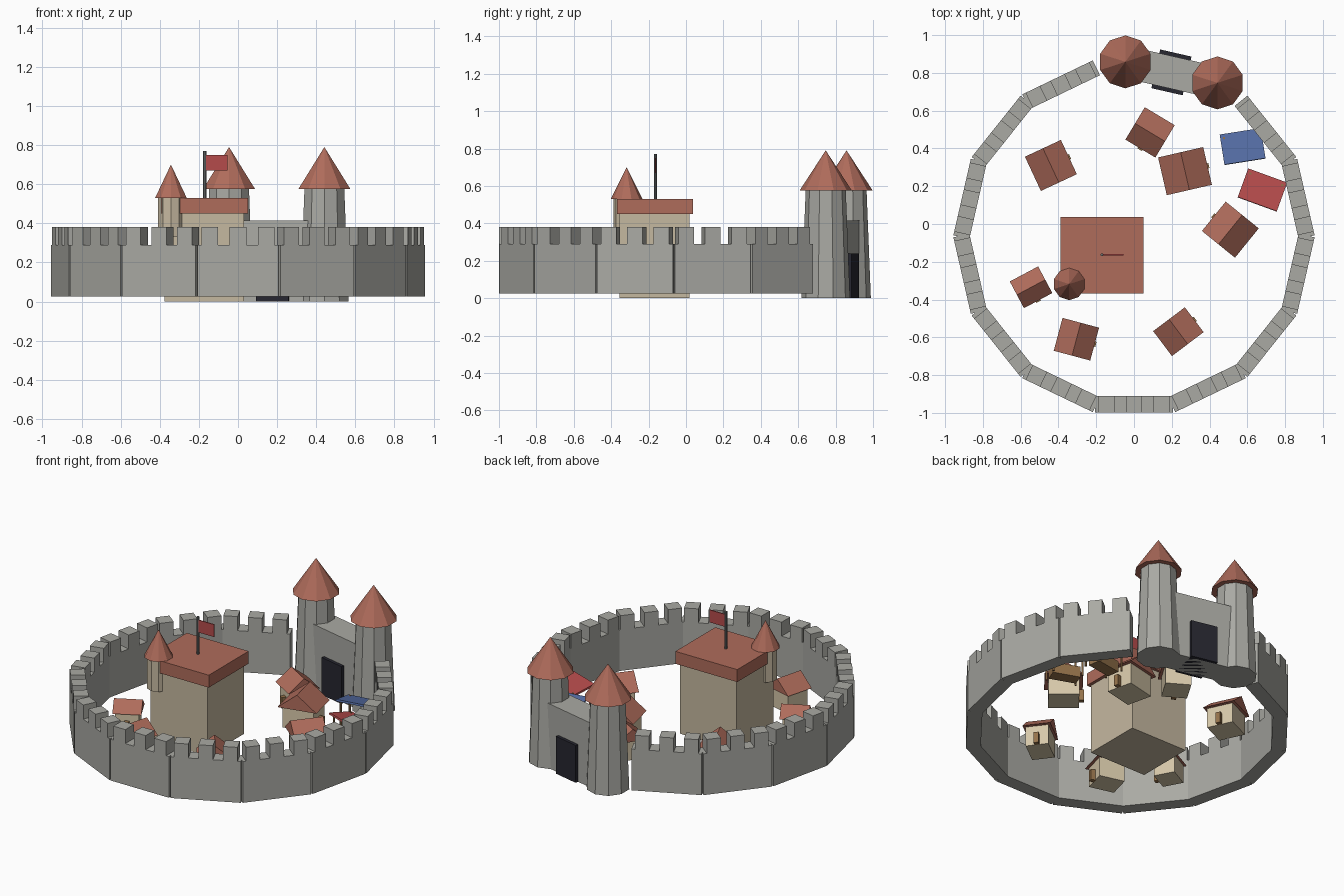
import bpy, bmesh, math
from mathutils import Matrix, Vector

if "Cube" in bpy.data.objects:
    bpy.data.objects.remove(bpy.data.objects["Cube"])


def material(name, col):
    m = bpy.data.materials.new(name)
    m.diffuse_color = (*col, 1)
    m.use_nodes = True
    m.node_tree.nodes["Principled BSDF"].inputs["Base Color"].default_value = m.diffuse_color
    return m


STONE = material("grey stone", (0.40, 0.40, 0.37))
SAND = material("sandstone", (0.56, 0.48, 0.35))
PLASTER = material("plaster", (0.68, 0.58, 0.40))
TILE = material("roof tile", (0.43, 0.15, 0.105))
IRON = material("dark gate", (0.02, 0.02, 0.03))
WOOD = material("wood", (0.30, 0.17, 0.07))
METAL = material("pole grey", (0.16, 0.17, 0.17))
RED = material("red cloth", (0.46, 0.07, 0.07))
BLUE = material("blue cloth", (0.09, 0.15, 0.37))


def finish(name, bm, mat, frame):
    bm.normal_update()
    me = bpy.data.meshes.new(name)
    bm.to_mesh(me)
    bm.free()
    me.materials.append(mat)
    ob = bpy.data.objects.new(name, me)
    ob.matrix_world = frame
    bpy.context.collection.objects.link(ob)
    return ob


def box(name, size, centre, mat, frame=Matrix(), tilt=0):
    bm = bmesh.new()
    bmesh.ops.create_cube(bm, size=1, matrix=Matrix.Translation(centre)
                          @ Matrix.Rotation(tilt, 4, 'X') @ Matrix.Diagonal((*size, 1)))
    return finish(name, bm, mat, frame)


def cone(name, r1, r2, z0, z1, x, y, mat, sides, frame=Matrix()):
    bm = bmesh.new()
    bmesh.ops.create_cone(bm, cap_ends=True, segments=sides, radius1=r1, radius2=r2, depth=z1 - z0,
                          matrix=Matrix.Translation((x, y, (z0 + z1) / 2)))
    return finish(name, bm, mat, frame)


def gable(name, across, length, eave, ridge, mat, frame):
    bm = bmesh.new()
    prof = [(-across / 2, eave), (across / 2, eave), (0, ridge)]
    f = bm.faces.new([bm.verts.new((x, -length / 2, z)) for x, z in prof])
    ext = bmesh.ops.extrude_face_region(bm, geom=[f])
    bmesh.ops.translate(bm, vec=(0, length, 0),
                        verts=[v for v in ext['geom'] if isinstance(v, bmesh.types.BMVert)])
    bmesh.ops.recalc_face_normals(bm, faces=bm.faces)
    return finish(name, bm, mat, frame)


def place(x, y, deg):
    return Matrix.Translation((x, y, 0)) @ Matrix.Rotation(math.radians(deg), 4, 'Z')


# Ring wall: 14-sided, two sides left open for the gate
CY, RAD, STEP = -0.065, 0.89, 360 / 14
for k in range(14):
    if k in (2, 3):
        continue
    a = (k + 0.5) * STEP
    fr = place(0, CY, a)
    box("wall_segment", (0.087, 0.415, 0.265), (RAD, 0, 0.1575), STONE, fr)
    for t in (-0.145, 0, 0.145):
        box("merlon", (0.087, 0.085, 0.09), (RAD, t, 0.335), STONE, fr)

# Gatehouse with two towers, local x points outwards
ga = math.radians(3 * STEP)
gate = place(RAD * math.cos(ga), CY + RAD * math.sin(ga), 3 * STEP)
box("gatehouse", (0.17, 0.38, 0.415), (0, 0, 0.2075), STONE, gate)
box("gate_door", (0.21, 0.17, 0.24), (0, 0, 0.12), IRON, gate)
for s in (-1, 1):
    p = gate @ Vector((0, 0.25 * s, 0))
    cone("gate_tower", 0.13, 0.107, 0, 0.58, p.x, p.y, STONE, 10)
    cone("gate_tower_roof", 0.14, 0, 0.575, 0.79, p.x, p.y, TILE, 10)

# Keep with corner turret and flag
box("keep", (0.405, 0.375, 0.45), (-0.1725, -0.1675, 0.225), SAND)
box("keep_roof", (0.44, 0.405, 0.08), (-0.17, -0.166, 0.49), TILE)
cone("turret", 0.07, 0.07, 0.33, 0.535, -0.343, -0.318, SAND, 10)
cone("turret_roof", 0.085, 0, 0.53, 0.70, -0.343, -0.318, TILE, 10)
cone("flag_pole", 0.008, 0.008, 0.52, 0.77, -0.17, -0.163, METAL, 8)
box("flag", (0.115, 0.006, 0.08), (-0.112, -0.163, 0.71), RED)

# Houses: x, y, direction of the door, width across the ridge, ridge length
HOUSES = [(-0.44, 0.31, 25, 0.21, 0.20), (0.085, 0.485, -121, 0.20, 0.185),
          (0.27, 0.28, 13, 0.245, 0.205), (0.51, -0.03, 141, 0.225, 0.20),
          (0.235, -0.57, 37, 0.21, 0.165), (-0.305, -0.61, -15, 0.20, 0.18),
          (-0.545, -0.335, -62, 0.16, 0.17)]
for x, y, deg, w, l in HOUSES:
    fr = place(x, y, deg)
    ridge = 0.11 + 0.6 * w
    eave = ridge - 0.4 * w
    box("house_walls", (w * 0.8, l * 0.82, eave - 0.02), (0, 0, (eave + 0.03) / 2), PLASTER, fr)
    gable("house_roof", w, l, eave, ridge, TILE, fr)
    box("house_door", (w * 0.12 + 0.006, 0.028, 0.07), (w * 0.45 + 0.002, 0, 0.06), WOOD, fr)

# Market stalls: sloping cloth on four posts over a counter
for x, y, deg, cloth in ((0.575, 0.41, 9, BLUE), (0.68, 0.18, -20, RED)):
    fr = place(x, y, deg)
    box("stall_canopy", (0.22, 0.165, 0.012), (0, 0, 0.205), cloth, fr, tilt=-0.22)
    box("stall_counter", (0.17, 0.08, 0.07), (0, 0, 0.06), WOOD, fr)
    for sx in (-1, 1):
        for sy in (-1, 1):
            cone("stall_post", 0.007, 0.007, 0.025, 0.20, sx * 0.09, sy * 0.06, WOOD, 6, fr)
